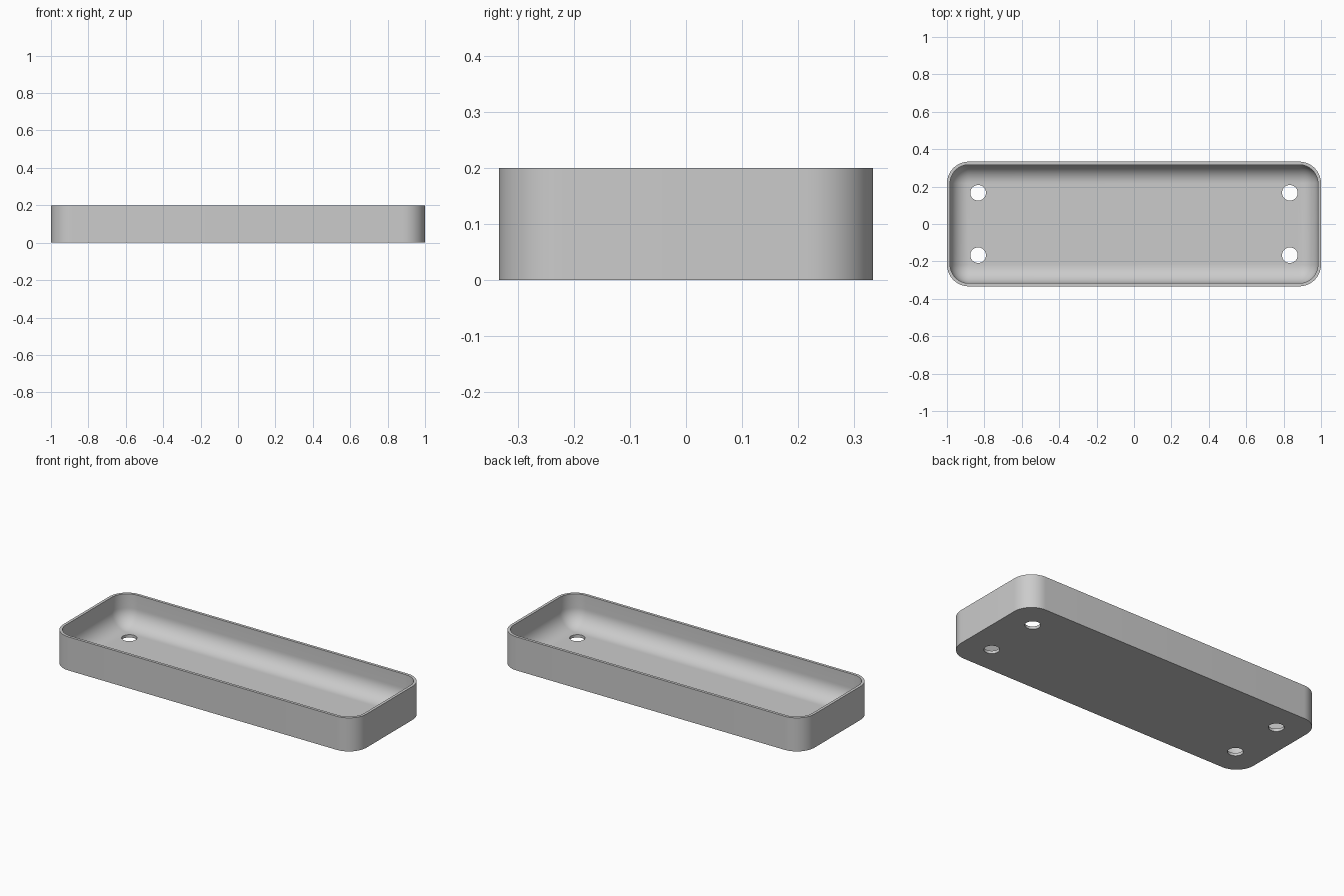
import bpy
import bmesh
from math import sin, cos, pi, radians
from mathutils import Matrix

cube = bpy.data.objects.get("Cube")
if cube:
    bpy.data.objects.remove(cube)

# Dimensions
UNIT = 1 / 60
HALF_X, HALF_Y, HEIGHT = 60 * UNIT, 20 * UNIT, 12 * UNIT
CORNER, WALL, FILLET = 7 * UNIT, UNIT, 6 * UNIT
HOLE_X, HOLE_Y, HOLE_R = 50 * UNIT, 10 * UNIT, 2.5 * UNIT
STEPS = 14

gray = bpy.data.materials.new("light gray")
gray.use_nodes = True
color = (0.6, 0.6, 0.6, 1)
gray.diffuse_color = color
gray.node_tree.nodes["Principled BSDF"].inputs["Base Color"].default_value = color


def make_object(name, bm):
    bmesh.ops.recalc_face_normals(bm, faces=bm.faces)
    mesh = bpy.data.meshes.new(name)
    bm.to_mesh(mesh)
    bm.free()
    obj = bpy.data.objects.new(name, mesh)
    bpy.context.collection.objects.link(obj)
    return obj


def rounded_ring(bm, inset, z):
    """Rounded rectangle outline, offset inwards by inset."""
    radius = CORNER - inset
    ring = []
    for quarter, (sx, sy) in enumerate(((1, 1), (-1, 1), (-1, -1), (1, -1))):
        for i in range(STEPS + 1):
            a = (quarter + i / STEPS) * pi / 2
            ring.append(bm.verts.new((sx * (HALF_X - CORNER) + radius * cos(a),
                                      sy * (HALF_Y - CORNER) + radius * sin(a), z)))
    return ring


# Tray shell: outside wall, rim, inside wall and rounded floor edge
profile = [(0, 0), (0, HEIGHT), (WALL, HEIGHT)]
for i in range(STEPS + 1):
    a = i / STEPS * pi / 2
    profile.append((WALL + FILLET * (1 - cos(a)), WALL + FILLET * (1 - sin(a))))

bm = bmesh.new()
rings = [rounded_ring(bm, inset, z) for inset, z in profile]
for low, high in zip(rings, rings[1:]):
    for i in range(len(low)):
        j = (i + 1) % len(low)
        bm.faces.new((low[i], low[j], high[j], high[i]))
bm.faces.new(rings[0])
bm.faces.new(rings[-1])
bmesh.ops.remove_doubles(bm, verts=bm.verts, dist=1e-5)
tray = make_object("tray", bm)
tray.data.materials.append(gray)

# Four screw holes through the floor
bm = bmesh.new()
for sx in (-1, 1):
    for sy in (-1, 1):
        bmesh.ops.create_cone(bm, cap_ends=True, segments=48, radius1=HOLE_R,
                              radius2=HOLE_R, depth=4 * WALL,
                              matrix=Matrix.Translation((sx * HOLE_X, sy * HOLE_Y, 0)))
cutter = make_object("hole_cutter", bm)
cutter.hide_render = True

cut = tray.modifiers.new("holes", 'BOOLEAN')
cut.operation = 'DIFFERENCE'
cut.solver = 'EXACT'
cut.object = cutter

bpy.ops.object.select_all(action='DESELECT')
tray.select_set(True)
bpy.context.view_layer.objects.active = tray
bpy.ops.object.modifier_apply(modifier=cut.name)
bpy.data.objects.remove(cutter)
bpy.ops.object.shade_smooth_by_angle(angle=radians(30))
